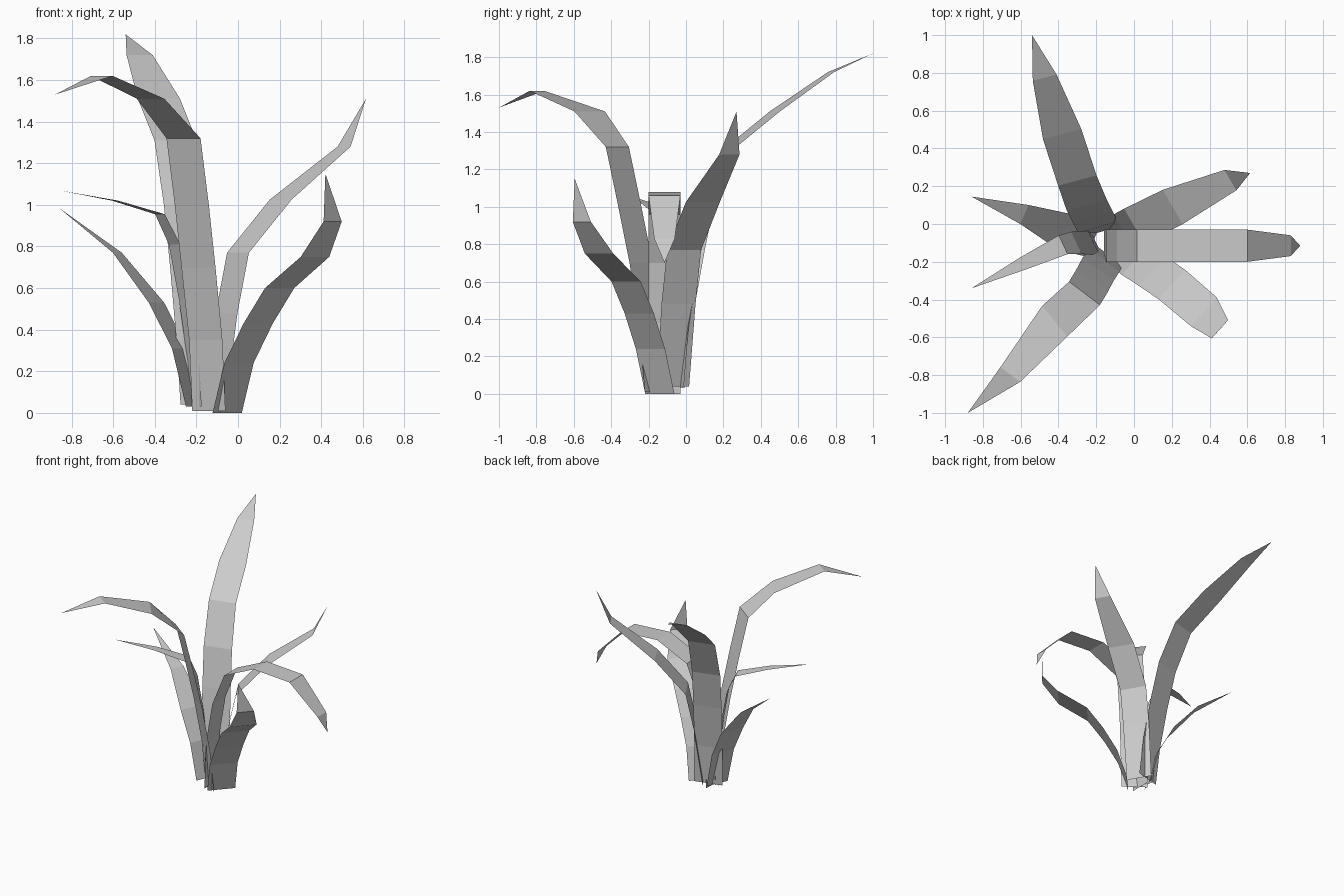
import bpy
import bmesh
from math import radians, sin, cos


def blade(name, heading, spine):
    """Flat leaf ribbon: spine rows are (x, y, z, width[, twist in degrees]); last row is the tip."""
    bm = bmesh.new()
    prev = None
    for x, y, z, w, *twist in spine:
        a = radians(heading + (twist[0] if twist else 0))
        dx, dy = sin(a) * w / 2, -cos(a) * w / 2
        if w == 0:
            row = [bm.verts.new((x, y, z))]
        else:
            row = [bm.verts.new((x - dx, y - dy, z)), bm.verts.new((x + dx, y + dy, z))]
        if prev:
            bm.faces.new([prev[0], prev[1]] + row[::-1])
        prev = row
    mesh = bpy.data.meshes.new(name)
    bm.to_mesh(mesh)
    bm.free()
    obj = bpy.data.objects.new(name, mesh)
    bpy.context.collection.objects.link(obj)


# drooping leaf on the right
blade("leaf_right", 0, [
    (-0.16, -0.115, 0.0, 0.17), (-0.145, -0.115, 0.38, 0.17), (-0.09, -0.115, 0.70, 0.17),
    (0.016, -0.115, 0.96, 0.17), (0.28, -0.115, 1.08, 0.17), (0.60, -0.115, 1.06, 0.17),
    (0.83, -0.115, 0.83, 0.11), (0.88, -0.115, 0.70, 0)])

# leaf toward the back right
blade("leaf_back_right", 30, [
    (-0.11, -0.07, 0.04, 0.2), (-0.055, -0.04, 0.48, 0.21), (0.0, -0.01, 0.77, 0.21),
    (0.205, 0.09, 1.025, 0.21), (0.51, 0.232, 1.28, 0.125), (0.615, 0.27, 1.51, 0)])

# short leaf toward the front right
blade("leaf_front_right", -42, [
    (-0.052, -0.14, 0.0, 0.21), (0.005, -0.19, 0.24, 0.21), (0.097, -0.25, 0.43, 0.21),
    (0.20, -0.32, 0.60, 0.21), (0.37, -0.465, 0.75, 0.205), (0.455, -0.557, 0.92, 0.13),
    (0.42, -0.595, 1.15, 0)])

# tallest leaf toward the back
blade("leaf_back", 105, [
    (-0.17, -0.04, 0.04, 0.22), (-0.19, -0.015, 0.35, 0.22), (-0.22, 0.04, 0.70, 0.22),
    (-0.25, 0.10, 1.0, 0.22), (-0.30, 0.23, 1.31, 0.21), (-0.38, 0.475, 1.51, 0.21),
    (-0.473, 0.775, 1.72, 0.13), (-0.54, 1.0, 1.82, 0)])

# tall leaf toward the front left
blade("leaf_front_left", 233, [
    (-0.14, -0.16, 0.01, 0.2), (-0.155, -0.19, 0.35, 0.2), (-0.19, -0.24, 0.70, 0.205),
    (-0.222, -0.30, 1.0, 0.205), (-0.262, -0.367, 1.32, 0.205), (-0.42, -0.515, 1.51, 0.21, -14),
    (-0.655, -0.797, 1.62, 0.13), (-0.88, -1.0, 1.53, 0)])

# narrow leaf on the left
blade("leaf_left_upper", 205, [
    (-0.20, -0.10, 0.03, 0.12), (-0.215, -0.095, 0.25, 0.13), (-0.255, -0.10, 0.55, 0.14),
    (-0.305, -0.10, 0.81, 0.13), (-0.375, -0.11, 0.955, 0.11), (-0.59, -0.21, 1.02, 0.07),
    (-0.86, -0.34, 1.07, 0)])

# lower leaf on the left
blade("leaf_left_lower", 157, [
    (-0.215, -0.09, 0.03, 0.18), (-0.28, -0.07, 0.31, 0.19), (-0.392, -0.03, 0.53, 0.19),
    (-0.58, 0.05, 0.77, 0.11), (-0.86, 0.145, 0.985, 0)])
